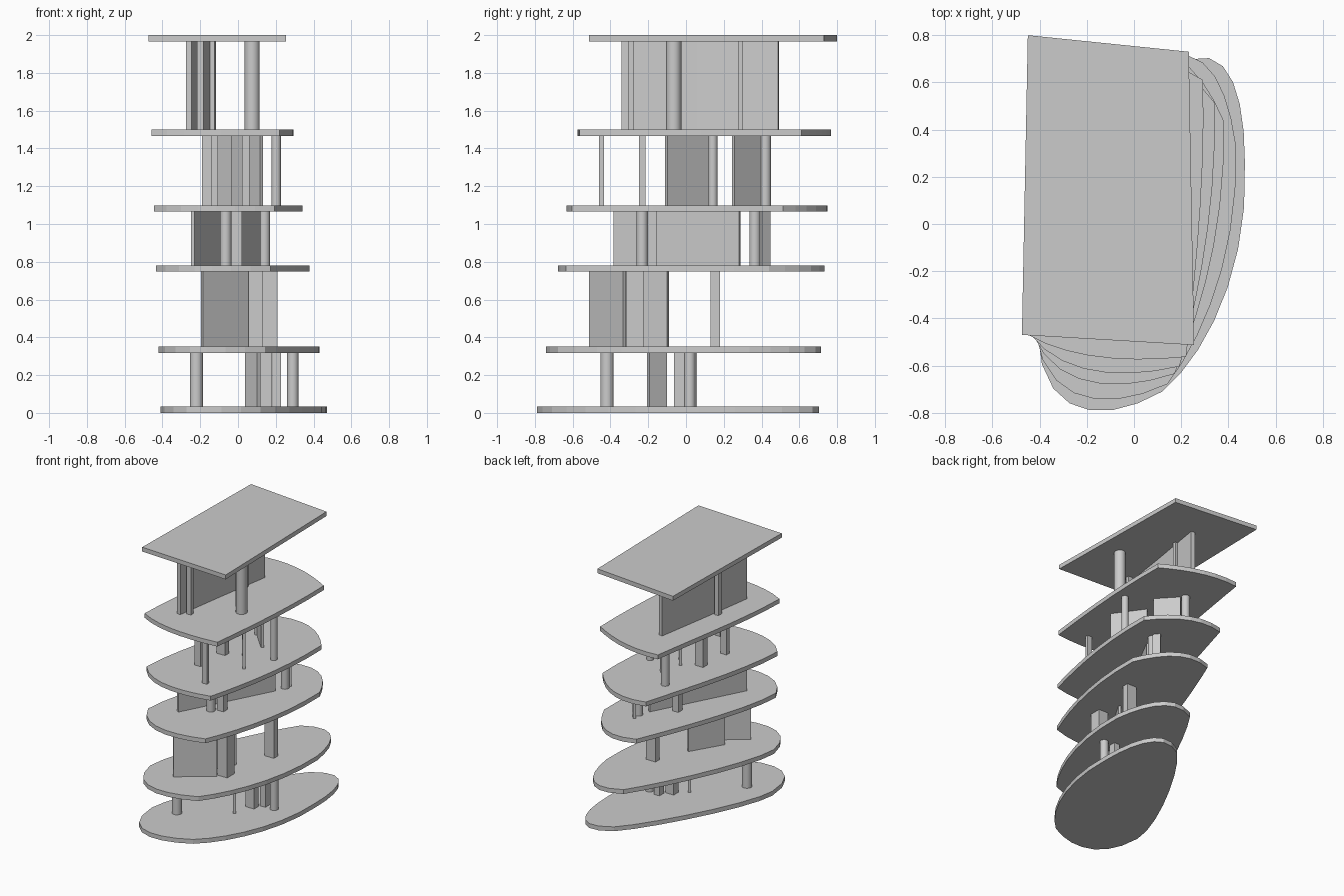
import bpy
import bmesh
import math
from mathutils import Vector
from mathutils.geometry import interpolate_bezier

start_cube = bpy.data.objects.get("Cube")
if start_cube:
    bpy.data.objects.remove(start_cube, do_unlink=True)

# One plain material for the whole tower
grey = bpy.data.materials.new("light_grey")
grey.use_nodes = True
grey.diffuse_color = (0.6, 0.6, 0.6, 1)
grey.node_tree.nodes["Principled BSDF"].inputs["Base Color"].default_value = grey.diffuse_color

SLAB = 0.033
LEVELS = [0, 0.318, 0.748, 1.065, 1.467, 1.967]      # underside of each floor slab


def prism(name, outline, bottom, top, smooth=False):
    """Extrude a flat outline between two heights."""
    bm = bmesh.new()
    base = bm.faces.new([bm.verts.new((p[0], p[1], bottom)) for p in outline])
    grown = bmesh.ops.extrude_face_region(bm, geom=[base])["geom"]
    moved = [v for v in grown if isinstance(v, bmesh.types.BMVert)]
    bmesh.ops.translate(bm, verts=moved, vec=(0, 0, top - bottom))
    bmesh.ops.recalc_face_normals(bm, faces=bm.faces)
    mesh = bpy.data.meshes.new(name)
    bm.to_mesh(mesh)
    bm.free()
    mesh.materials.append(grey)
    obj = bpy.data.objects.new(name, mesh)
    bpy.context.collection.objects.link(obj)
    if smooth:
        bpy.ops.object.select_all(action='DESELECT')
        obj.select_set(True)
        bpy.context.view_layer.objects.active = obj
        bpy.ops.object.shade_smooth_by_angle(angle=math.radians(40))
    return obj


def storey(floor):
    """Clear height between two neighbouring slabs."""
    return LEVELS[floor] + SLAB, LEVELS[floor + 1]


def column(floor, x, y, radius):
    turns = [math.tau * i / 24 for i in range(24)]
    ring = [(x + radius * math.cos(a), y + radius * math.sin(a)) for a in turns]
    prism(f"round_column_{floor}", ring, *storey(floor), smooth=True)


def wall(floor, start, end, thick=0.02):
    a, b = Vector(start), Vector(end)
    side = (b - a).orthogonal().normalized() * thick / 2
    prism(f"wall_{floor}", [a + side, b + side, b - side, a - side], *storey(floor))


def pier(floor, x, y, wide, deep):
    wall(floor, (x - wide / 2, y), (x + wide / 2, y), deep)


# Floor slabs: an oval at the ground turns step by step into a four-sided roof
oval = [
    [(-.41, -.45), (-.40, -.84), (-.12, -.85), (.12, -.71)],
    [(.12, -.71), (.30, -.56), (.49, -.2), (.47, .26)],
    [(.47, .26), (.47, .58), (.39, .82), (.15, .65)],
    [(.15, .65), (-.03, .47), (-.41, -.22), (-.41, -.45)],
]
roof = [Vector(c) for c in [(-.475, -.47), (.255, -.513), (.232, .73), (-.45, .8)]]
SEGMENTS = 7


def slab_outline(blend):
    points = []
    for i, curve in enumerate(oval):
        arc = interpolate_bezier(*[Vector(c) for c in curve], SEGMENTS + 1)
        for k in range(SEGMENTS):
            straight = roof[i].lerp(roof[(i + 1) % len(roof)], k / SEGMENTS)
            points.append(arc[k].to_2d().lerp(straight, blend))
    return points


for level in LEVELS[:-1]:
    prism("floor_slab", slab_outline(level / LEVELS[-1]), level, level + SLAB)
prism("roof_slab", roof, LEVELS[-1], LEVELS[-1] + SLAB)

# Ground storey
column(0, -.22, -.418, .035)
column(0, .29, .02, .03)
wall(0, (.045, -.105), (.11, -.2))
pier(0, .145, -.037, .07, .055)
pier(0, .205, .03, .045, .055)

# Second storey
wall(1, (-.19, -.505), (.05, -.325))
wall(1, (-.09, -.33), (.05, -.095))
pier(1, .09, -.27, .08, .09)
pier(1, .17, .155, .08, .05)

# Third storey
wall(2, (-.24, -.38), (.11, .285))
column(2, -.065, -.232, .03)
column(2, .14, .365, .03)
pier(2, -.007, -.18, .055, .05)
pier(2, -.04, .16, .05, .05)
wall(2, (.125, .44), (.16, .395))

# Fourth storey
wall(3, (.125, -.105), (-.03, .11))
wall(3, (.03, .25), (-.1, .39))
column(3, .202, .142, .025)
column(3, -.12, .42, .03)
pier(3, .04, -.447, .04, .025)
pier(3, -.165, -.232, .05, .035)
pier(3, -.14, .02, .07, .05)

# Top storey
wall(4, (-.26, -.34), (-.2, .06), .03)
wall(4, (-.2, .06), (-.13, .49), .03)
column(4, .075, -.065, .04)
pier(4, -.2, -.29, .035, .03)
pier(4, -.255, -.02, .035, .04)
pier(4, -.145, .29, .04, .025)
